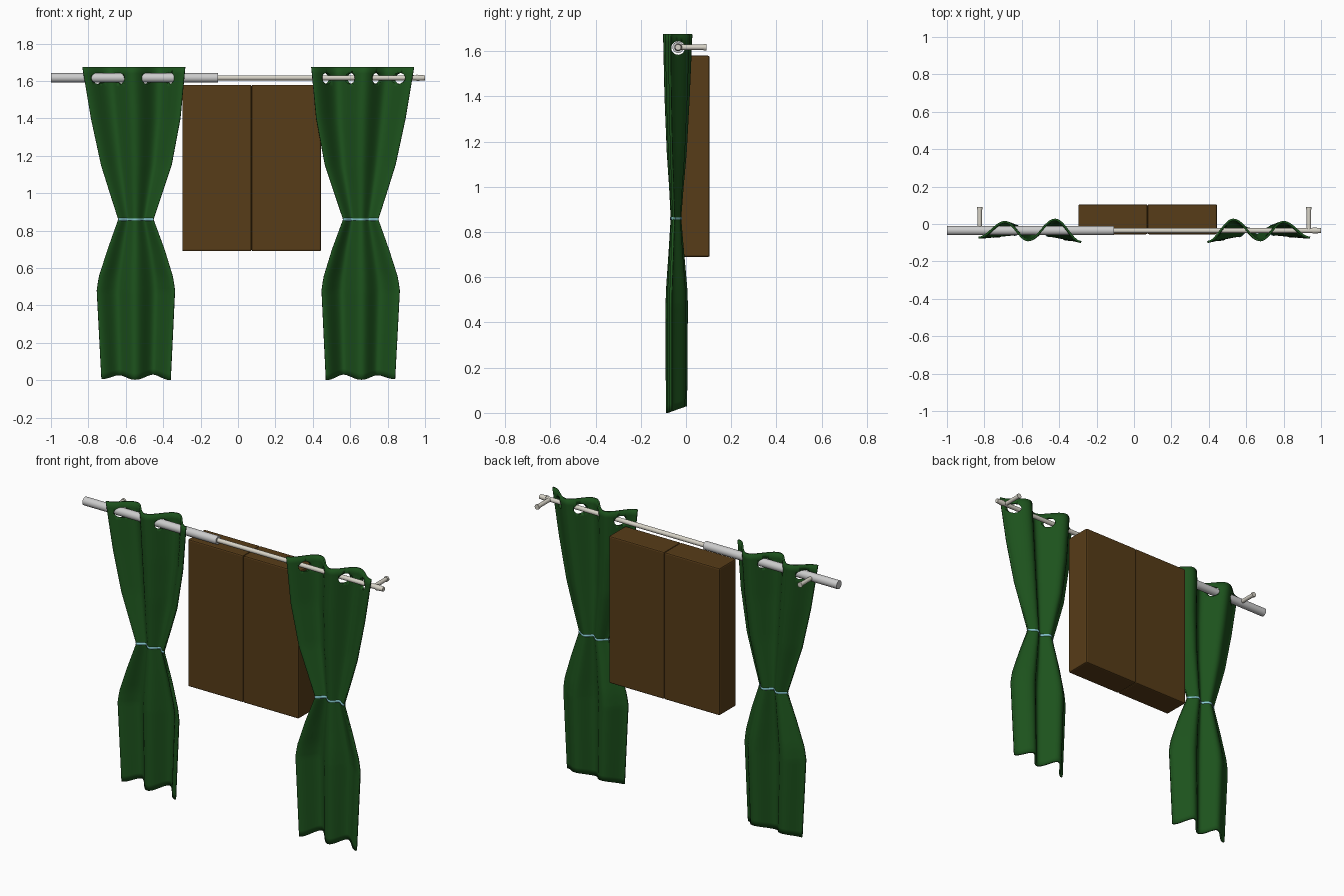
import bpy, bmesh, math
from mathutils import Vector

if "Cube" in bpy.data.objects:
    bpy.data.objects.remove(bpy.data.objects["Cube"])

ROD_Y, ROD_Z = -0.035, 1.617
MIRROR_X = 0.055            # the two curtains mirror about this plane


def material(name, rgb):
    m = bpy.data.materials.new(name)
    m.diffuse_color = (*rgb, 1)
    m.use_nodes = True
    m.node_tree.nodes["Principled BSDF"].inputs["Base Color"].default_value = m.diffuse_color
    return m


GREEN = material("green_cloth", (0.012, 0.085, 0.012))
BROWN = material("brown_wood", (0.095, 0.045, 0.009))
CREAM = material("cream_metal", (0.68, 0.65, 0.57))
GREY = material("grey_metal", (0.58, 0.57, 0.59))
BLUE = material("blue_tie", (0.25, 0.6, 0.65))


def select(ob):
    bpy.ops.object.select_all(action='DESELECT')
    ob.select_set(True)
    bpy.context.view_layer.objects.active = ob


def smooth(ob, angle=40):
    select(ob)
    bpy.ops.object.shade_smooth_by_angle(angle=math.radians(angle))


def rod(name, a, b, r1, r2=None, mat=None):
    a, b = Vector(a), Vector(b)
    d = b - a
    bpy.ops.mesh.primitive_cone_add(vertices=24, radius1=r1, radius2=r1 if r2 is None else r2,
                                    depth=d.length, location=(a + b) / 2,
                                    rotation=d.to_track_quat('Z', 'Y').to_euler())
    ob = bpy.context.object
    ob.name = name
    if mat:
        ob.data.materials.append(mat)
    smooth(ob)
    return ob


def box(name, x0, x1, y0, y1, z0, z1, mat, bevel=0.008):
    bpy.ops.mesh.primitive_cube_add(size=1, location=((x0 + x1) / 2, (y0 + y1) / 2, (z0 + z1) / 2))
    ob = bpy.context.object
    ob.name = name
    ob.scale = (x1 - x0, y1 - y0, z1 - z0)
    bpy.ops.object.transform_apply(location=False, rotation=False, scale=True)
    mod = ob.modifiers.new("bevel", 'BEVEL')
    mod.width, mod.segments = bevel, 2
    ob.data.materials.append(mat)
    return ob


# Curtain outline: z, left x, right x, fold depth scale, fold centre y
OUTLINE = [(0.0, -0.730, -0.360, 0.70, -0.041), (0.48, -0.755, -0.337, 0.74, -0.040),
           (0.55, -0.745, -0.347, 0.70, -0.040), (0.70, -0.697, -0.393, 0.50, -0.042),
           (0.86, -0.640, -0.452, 0.30, -0.044), (1.00, -0.685, -0.405, 0.45, -0.042),
           (1.15, -0.732, -0.355, 0.65, -0.040), (1.40, -0.786, -0.308, 0.85, -0.038),
           (1.675, -0.832, -0.282, 1.0, -0.035)]
# Fold cross-section: fraction across, y offset at each crest and trough
FOLDS = [(0.0, -0.038), (0.26, 0.046), (0.485, -0.052), (0.745, 0.058), (1.0, -0.061)]


def fold(u):
    for (u0, a), (u1, b) in zip(FOLDS, FOLDS[1:]):
        if u <= u1:
            t = (u - u0) / (u1 - u0)
            return a + (b - a) * (1 - math.cos(math.pi * t)) / 2
    return FOLDS[-1][1]


def outline(z):
    for p, q in zip(OUTLINE, OUTLINE[1:]):
        if z <= q[0]:
            t = (z - p[0]) / (q[0] - p[0])
            return [a + (b - a) * t for a, b in zip(p[1:], q[1:])]
    return OUTLINE[-1][1:]


def cloth(name, zs, thickness, mat, side, hem=0.0, cols=56):
    bm = bmesh.new()
    rows = []
    for z in zs:
        x0, x1, s, cy = outline(z)
        row = []
        for i in range(cols + 1):
            u = i / cols
            x = x0 + (x1 - x0) * u
            y = cy + s * fold(u)
            lift = hem * (y + 0.085) / 0.085 * max(0, 1 - z / 0.3)
            row.append(bm.verts.new((x if side < 0 else 2 * MIRROR_X - x, y, z + lift)))
        rows.append(row)
    for a, b in zip(rows, rows[1:]):
        for i in range(cols):
            bm.faces.new((a[i], a[i + 1], b[i + 1], b[i]))
    if side > 0:
        bmesh.ops.reverse_faces(bm, faces=bm.faces[:])
    me = bpy.data.meshes.new(name)
    bm.to_mesh(me)
    bm.free()
    ob = bpy.data.objects.new(name, me)
    bpy.context.collection.objects.link(ob)
    me.materials.append(mat)
    smooth(ob, 50)
    mod = ob.modifiers.new("thickness", 'SOLIDIFY')
    mod.thickness, mod.offset = thickness, 0
    # keep edge smoothing as the last modifier
    select(ob)
    bpy.ops.object.modifier_move_to_index(modifier="thickness", index=0)
    return ob


# Curtains with rod holes, and their ties
cutter = rod("hole_cutter", (-1.1, ROD_Y, ROD_Z - 0.003), (1.1, ROD_Y, ROD_Z - 0.003), 0.03)
cutter.hide_render = True
cutter.hide_set(True)
zs = sorted({1.675 * i / 48 for i in range(49)} | {0.48, 0.86})
for side, label in ((-1, "left"), (1, "right")):
    curtain = cloth(label + "_curtain", zs, 0.011, GREEN, side, hem=0.03)
    cut = curtain.modifiers.new("rod_holes", 'BOOLEAN')
    cut.operation, cut.solver, cut.object = 'DIFFERENCE', 'EXACT', cutter
    select(curtain)
    bpy.ops.object.modifier_move_to_index(modifier="rod_holes", index=1)
    cloth(label + "_tie", (0.854, 0.860, 0.866), 0.017, BLUE, side)

# Telescopic rod with end cap
rod("outer_rod", (-1, ROD_Y, ROD_Z), (-0.107, ROD_Y, ROD_Z), 0.025, mat=GREY)
rod("inner_rod", (-0.12, ROD_Y, ROD_Z), (0.965, ROD_Y, ROD_Z), 0.0135, mat=CREAM)
rod("end_cap", (0.955, ROD_Y, ROD_Z), (1.0, ROD_Y, ROD_Z), 0.017, 0.013, CREAM)

# Wall brackets
for x, label in ((-0.825, "left"), (0.935, "right")):
    rod(label + "_bracket", (x, ROD_Y, ROD_Z), (x, 0.088, ROD_Z), 0.012, mat=CREAM)
    rod(label + "_bracket_foot", (x, 0.078, ROD_Z), (x, 0.09, ROD_Z), 0.015, mat=CREAM)

# Pair of wooden shutters with a backing that closes the gap
box("left_shutter", -0.298, 0.073, -0.055, 0.105, 0.69, 1.58, BROWN)
box("right_shutter", 0.073, 0.444, -0.055, 0.105, 0.69, 1.58, BROWN)
